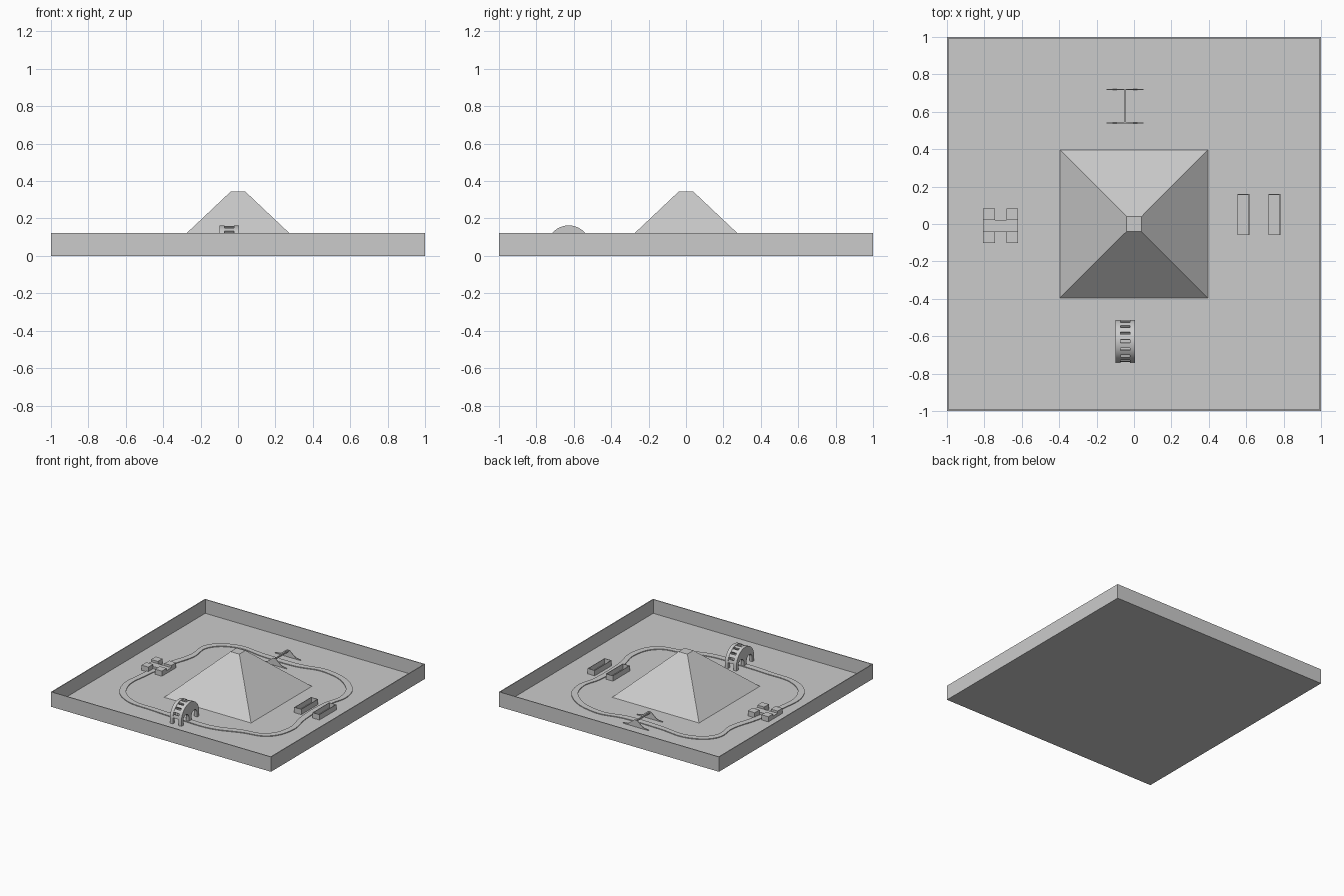
import bpy, bmesh, math
from mathutils import Vector

cube = bpy.data.objects.get("Cube")
if cube:
    bpy.data.objects.remove(cube, do_unlink=True)

FLOOR = 0.008
grey = bpy.data.materials.new("plain grey")
grey.use_nodes = True
grey.diffuse_color = (0.6, 0.6, 0.6, 1)
grey.node_tree.nodes["Principled BSDF"].inputs["Base Color"].default_value = grey.diffuse_color


def finish(name, bm):
    bmesh.ops.recalc_face_normals(bm, faces=bm.faces)
    mesh = bpy.data.meshes.new(name)
    bm.to_mesh(mesh)
    bm.free()
    mesh.materials.append(grey)
    obj = bpy.data.objects.new(name, mesh)
    bpy.context.collection.objects.link(obj)
    return obj


def add_box(bm, x0, x1, y0, y1, z0, z1):
    verts = bmesh.ops.create_cube(bm, size=1)["verts"]
    for v in verts:
        v.co = Vector(((x0 + x1) / 2 + v.co.x * (x1 - x0),
                       (y0 + y1) / 2 + v.co.y * (y1 - y0),
                       (z0 + z1) / 2 + v.co.z * (z1 - z0)))


def add_prism(bm, outline, direction):
    face = bm.faces.new([bm.verts.new(p) for p in outline])
    new = bmesh.ops.extrude_face_region(bm, geom=[face], use_keep_orig=True)["geom"]
    for v in new:
        if isinstance(v, bmesh.types.BMVert):
            v.co += Vector(direction)


def tray(name, x0, x1, y0, y1, z0, z1, wall, base):
    """Open-topped box: the top face is inset, then pushed down."""
    bm = bmesh.new()
    add_box(bm, x0, x1, y0, y1, z0, z1)
    bm.normal_update()
    top = max(bm.faces, key=lambda f: f.calc_center_median().z)
    bmesh.ops.inset_region(bm, faces=[top], thickness=wall)
    inner = bmesh.ops.extrude_face_region(bm, geom=[top])["geom"]
    bmesh.ops.delete(bm, geom=[top], context="FACES_ONLY") if top.is_valid else None
    for v in inner:
        if isinstance(v, bmesh.types.BMVert):
            v.co.z = base
    return finish(name, bm)


# Base tray with thin rim
tray("base_tray", -1, 1, -1, 1, 0, 0.122, 0.01, FLOOR)

# Central flat-topped pyramid
bm = bmesh.new()
add_box(bm, -0.397, 0.397, -0.397, 0.397, FLOOR - 0.002, 0.343)
for v in bm.verts:
    if v.co.z > 0.1:
        v.co.x = math.copysign(0.04, v.co.x)
        v.co.y = math.copysign(0.04, v.co.y)
finish("pyramid", bm)

# Slightly raised winding path around the pyramid
route = [(-0.05, -0.63), (0.2, -0.63), (0.42, -0.56), (0.62, -0.5), (0.7, -0.33),
         (0.667, -0.1), (0.667, 0.2), (0.7, 0.38), (0.62, 0.55), (0.34, 0.67),
         (0.1, 0.63), (-0.2, 0.63), (-0.48, 0.64), (-0.64, 0.52), (-0.64, 0.32),
         (-0.7, 0.1), (-0.74, -0.15), (-0.74, -0.42), (-0.6, -0.58), (-0.3, -0.62)]
curve = bpy.data.curves.new("path", "CURVE")
curve.dimensions = "2D"
curve.fill_mode = "BOTH"
curve.extrude = 0.004
curve.resolution_u = 6
for side in (-0.025, 0.025):
    spline = curve.splines.new("BEZIER")
    spline.bezier_points.add(len(route) - 1)
    spline.use_cyclic_u = True
    for point, (x, y) in zip(spline.bezier_points, route):
        k = 1 + side / math.hypot(x, y)
        point.co = (x * k, y * k, 0)
        point.handle_left_type = point.handle_right_type = "AUTO"
curve.materials.append(grey)
path = bpy.data.objects.new("path", curve)
path.location.z = FLOOR + 0.002
bpy.context.collection.objects.link(path)

# Two open troughs
for label, x in (("inner", 0.585), ("outer", 0.75)):
    tray(label + "_trough", x - 0.032, x + 0.032, -0.06, 0.16,
         FLOOR - 0.002, 0.052, 0.006, FLOOR + 0.002)

# Four corner blocks joined by a lower crossbar
bm = bmesh.new()
for x in (-0.775, -0.652):
    for y in (-0.07, 0.052):
        add_box(bm, x - 0.031, x + 0.031, y - 0.031, y + 0.031, FLOOR - 0.002, 0.05)
add_box(bm, -0.806, -0.621, -0.039, 0.021, FLOOR - 0.002, 0.032)
finish("block_crossing", bm)

# Thin peaked side plates with a ridge bar between
bm = bmesh.new()
for y in (0.537, 0.717):
    outline = [(-0.165, y, FLOOR - 0.002), (0.068, y, FLOOR - 0.002), (0.068, y, 0.014),
               (0.02, y, 0.02), (-0.035, y, 0.065), (-0.06, y, 0.065),
               (-0.115, y, 0.02), (-0.165, y, 0.014)]
    add_prism(bm, outline, (0, 0.005, 0))
add_box(bm, -0.053, -0.043, 0.539, 0.72, 0.05, 0.06)
finish("peaked_frame", bm)

# Arched bridge: two half-round sides with leg openings, and rungs between
YC, ZC, R = -0.627, 0.048, 0.115


def arc(y, z, radius, start, end, steps):
    return [(y + radius * math.cos(math.radians(start + (end - start) * i / steps)),
             z + radius * math.sin(math.radians(start + (end - start) * i / steps)))
            for i in range(steps + 1)]


profile = [(YC + R, FLOOR - 0.002)] + arc(YC, ZC, R, 0, 180, 28) + [(YC - R, FLOOR - 0.002)]
for offset in (-0.054, 0.054):
    y = YC + offset
    profile += [(y - 0.036, FLOOR - 0.002)]
    profile += arc(y, 0.045, 0.036, 180, 0, 10) + [(y + 0.036, FLOOR - 0.002)]
bm = bmesh.new()
for x in (-0.1, -0.022):
    add_prism(bm, [(x, y, z) for y, z in profile], (0.027, 0, 0))
rungs = 8
for i in range(rungs):
    mid = 180 * (i + 0.5) / rungs
    section = arc(YC, ZC, R - 0.003, mid - 7, mid + 7, 3) + arc(YC, ZC, R - 0.02, mid + 7, mid - 7, 3)
    add_prism(bm, [(-0.075, y, z) for y, z in section], (0.055, 0, 0))
bridge = finish("arched_bridge", bm)
bpy.ops.object.select_all(action="DESELECT")
bridge.select_set(True)
bpy.context.view_layer.objects.active = bridge
bpy.ops.object.shade_smooth_by_angle(angle=math.radians(30))
